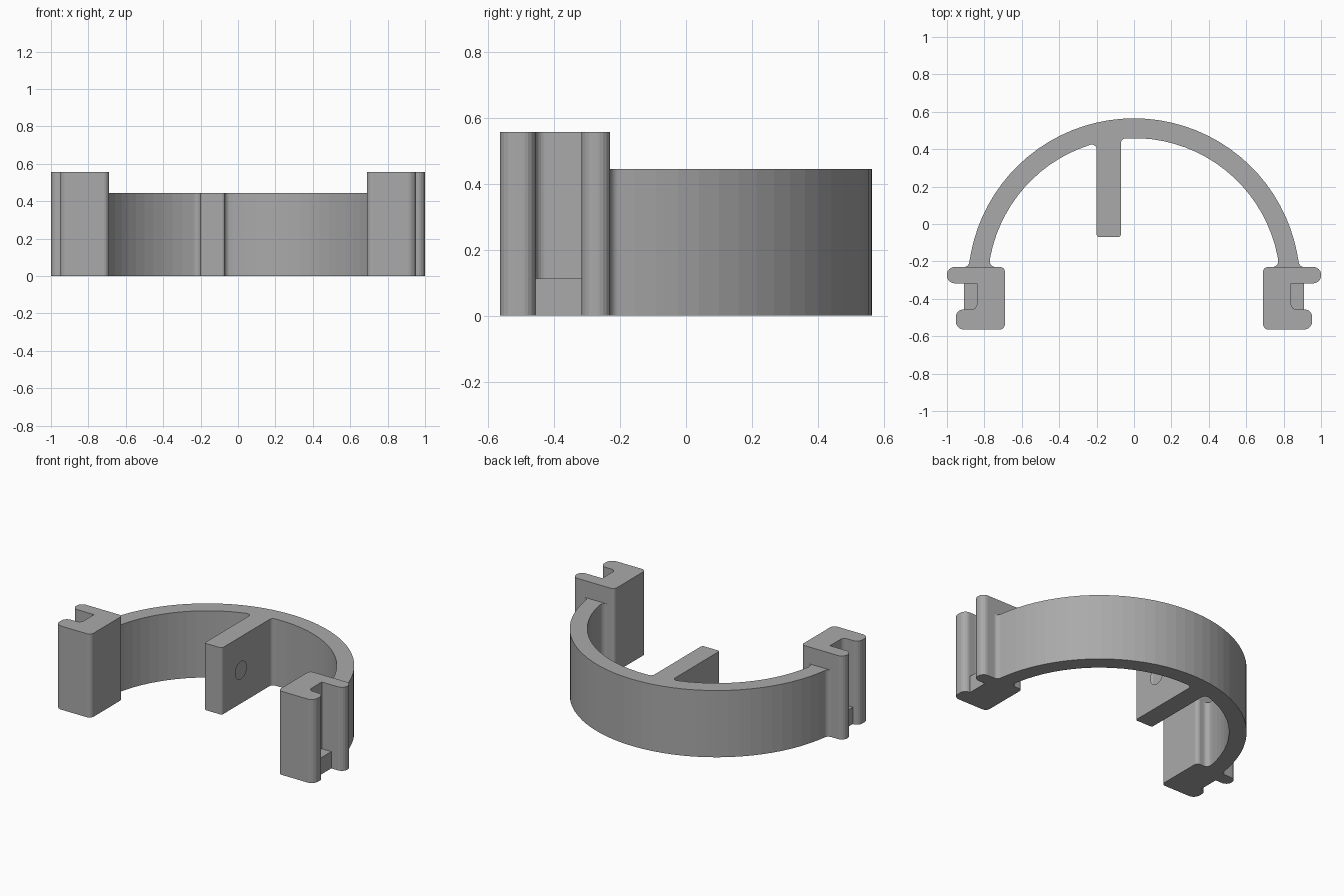
import bpy, bmesh
from math import sin, cos, pi, acos, tan
from mathutils import Vector, Matrix

cube = bpy.data.objects.get("Cube")
if cube:
    bpy.data.objects.remove(cube)

grey = bpy.data.materials.new("plain_grey")
grey.use_nodes = True
colour = (0.4, 0.4, 0.4, 1)
grey.diffuse_color = colour
grey.node_tree.nodes["Principled BSDF"].inputs["Base Color"].default_value = colour


def rounded(points, steps=6):
    """Round each (x, y, radius) corner of a closed outline."""
    out = []
    for i, (x, y, r) in enumerate(points):
        p = Vector((x, y))
        if r == 0:
            out.append(p)
            continue
        u = (Vector(points[i - 1][:2]) - p).normalized()
        v = (Vector(points[(i + 1) % len(points)][:2]) - p).normalized()
        half = u.angle(v) / 2
        centre = p + (u + v).normalized() * r / sin(half)
        a = p + u * r / tan(half) - centre
        b = p + v * r / tan(half) - centre
        out += [centre + a.lerp(b, k / steps).normalized() * r for k in range(steps + 1)]
    return out


def prism(name, outline, height):
    """Extrude a flat outline up from the ground."""
    bm = bmesh.new()
    face = bm.faces.new([bm.verts.new((p[0], p[1], 0)) for p in outline])
    ext = bmesh.ops.extrude_face_region(bm, geom=[face])
    top = [v for v in ext["geom"] if isinstance(v, bmesh.types.BMVert)]
    bmesh.ops.translate(bm, verts=top, vec=(0, 0, height))
    bmesh.ops.recalc_face_normals(bm, faces=bm.faces)
    return add(name, bm)


def add(name, bm):
    mesh = bpy.data.meshes.new(name)
    bm.to_mesh(mesh)
    bm.free()
    mesh.materials.append(grey)
    obj = bpy.data.objects.new(name, mesh)
    bpy.context.collection.objects.link(obj)
    return obj


def arc(radius, start, end, n):
    angles = [start + (end - start) * k / n for k in range(n + 1)]
    return [(radius * cos(a), CY + radius * sin(a), 0) for a in angles]


# Arch with its flared feet and the inner rib, as one outline
CY, OUTER, INNER = -0.323, 0.888, 0.782
FOOT, FLARE = -0.23, 0.03
RIB_L, RIB_R, RIB_FRONT = -0.2, -0.07, -0.07
rise = 0.19


def inner_y(x):
    return CY + (INNER ** 2 - x ** 2) ** 0.5


outline = [(0.925, FOOT, 0), (0.885, FOOT, FLARE)]
outline += arc(OUTER, rise, pi - rise, 36)
outline += [(-0.885, FOOT, FLARE), (-0.925, FOOT, 0), (-0.735, FOOT, 0), (-0.775, FOOT, FLARE)]
outline += arc(INNER, pi - rise, acos((RIB_L - 0.04) / INNER), 14)
outline += [(RIB_L, inner_y(RIB_L), 0.025), (RIB_L, RIB_FRONT, 0.015),
            (RIB_R, RIB_FRONT, 0.015), (RIB_R, inner_y(RIB_R), 0.025)]
outline += arc(INNER, acos((RIB_R + 0.04) / INNER), rise, 18)
outline += [(0.775, FOOT, FLARE), (0.735, FOOT, 0)]
arch = prism("arch_with_rib", rounded(outline), 0.445)

# Cross hole through the rib
bm = bmesh.new()
bmesh.ops.create_cone(bm, cap_ends=True, segments=24, radius1=0.058, radius2=0.058, depth=0.3,
                      matrix=Matrix.Translation((-0.135, 0.13, 0.222)) @ Matrix.Rotation(pi / 2, 4, "Y"))
cutter = add("hole_cutter", bm)
cutter.hide_render = True
cut = arch.modifiers.new("hole", "BOOLEAN")
cut.operation, cut.solver, cut.object = "DIFFERENCE", "EXACT", cutter
graph = bpy.context.evaluated_depsgraph_get()
drilled = bpy.data.meshes.new_from_object(arch.evaluated_get(graph))
arch.modifiers.clear()
arch.data = drilled
bpy.data.objects.remove(cutter)

# Channel clips at both ends, each with a low stop in its slot
clip = [(0.69, -0.565, 0.03), (0.953, -0.565, 0.045), (0.953, -0.457, 0.04), (0.84, -0.457, 0.03),
        (0.84, -0.317, 0), (1.0, -0.317, 0.04), (1.0, FOOT, 0.04), (0.69, FOOT, 0.025)]
stop = [(0.84, -0.457), (0.91, -0.457), (0.91, -0.317), (0.84, -0.317)]
for side, s in (("left", 1), ("right", -1)):
    prism(side + "_clip", [(s * p[0], p[1]) for p in rounded(clip)], 0.557)
    prism(side + "_slot_stop", [(s * x, y) for x, y in stop], 0.112)
